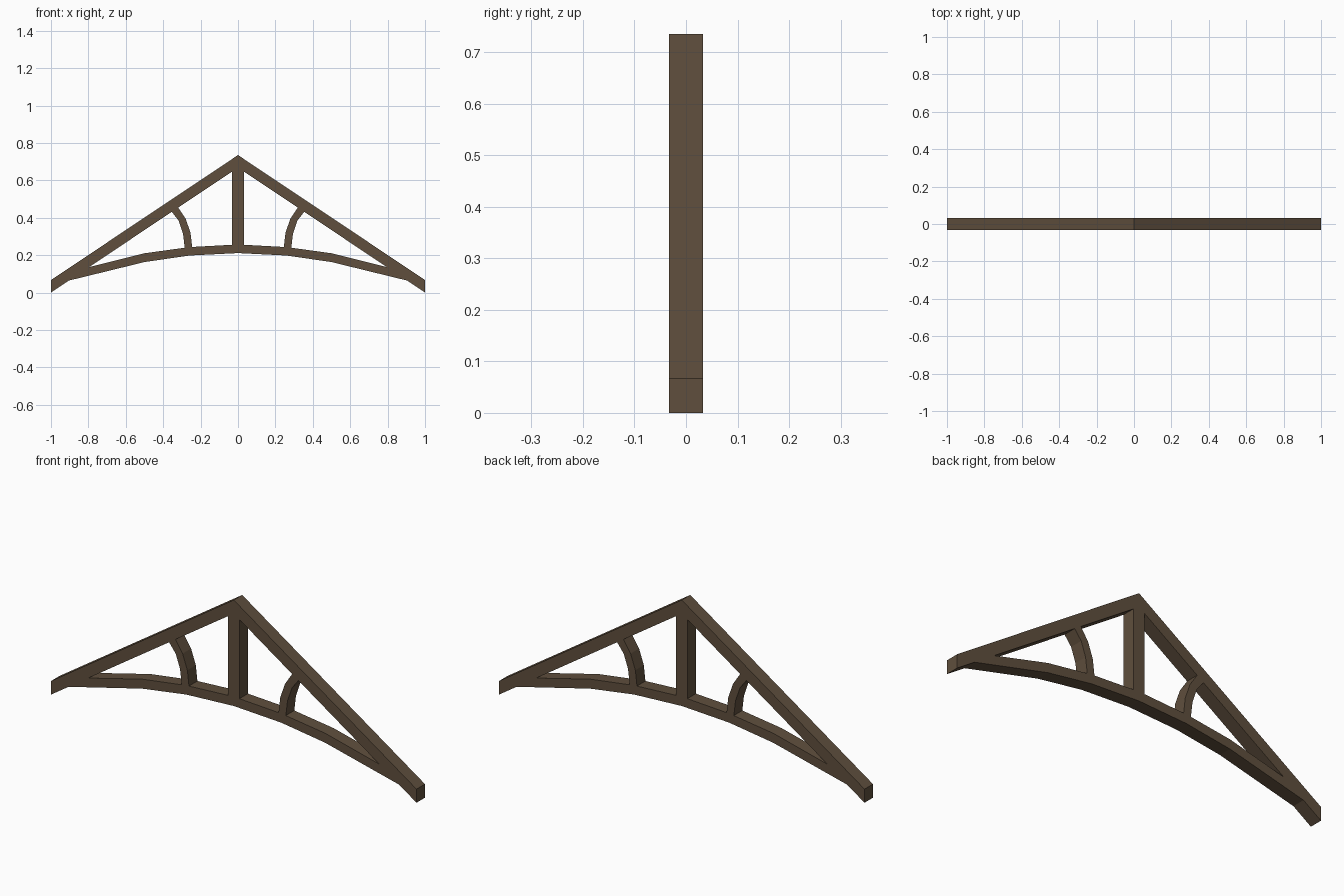
import bpy
import bmesh

HALF_DEPTH = 0.033

cube = bpy.data.objects.get("Cube")
if cube:
    bpy.data.objects.remove(cube, do_unlink=True)

wood = bpy.data.materials.new("dark brown wood")
wood.use_nodes = True
colour = (0.115, 0.078, 0.047, 1.0)
wood.diffuse_color = colour
wood.node_tree.nodes["Principled BSDF"].inputs["Base Color"].default_value = colour


def timber(name, upper, lower):
    """Solid timber between two matching (x, z) edge lines."""
    bm = bmesh.new()
    rings = []
    for (ux, uz), (lx, lz) in zip(upper, lower):
        rings.append([bm.verts.new(co) for co in (
            (ux, -HALF_DEPTH, uz), (ux, HALF_DEPTH, uz),
            (lx, HALF_DEPTH, lz), (lx, -HALF_DEPTH, lz))])
    for a, b in zip(rings, rings[1:]):
        for i in range(4):
            j = (i + 1) % 4
            bm.faces.new((a[i], a[j], b[j], b[i]))
    bm.faces.new(rings[0])
    bm.faces.new(rings[-1])
    bmesh.ops.recalc_face_normals(bm, faces=bm.faces)
    mesh = bpy.data.meshes.new(name)
    bm.to_mesh(mesh)
    bm.free()
    mesh.materials.append(wood)
    obj = bpy.data.objects.new(name, mesh)
    bpy.context.collection.objects.link(obj)
    return obj


def flip(points):
    return [(-x, z) for x, z in points]


def symmetric(points):
    """Continue a line that ends at x = 0 on the other side."""
    return points + flip(points[-2::-1])


# Pair of rafters meeting at the ridge, with plumb-cut ends
timber("rafters",
       symmetric([(-1, 0.067), (0, 0.735)]),
       symmetric([(-1, 0), (0, 0.668)]))

# Arched tie beam, ends let into the rafters
timber("arched_tie_beam",
       symmetric([(-0.87, 0.118), (-0.5, 0.21), (-0.26, 0.243), (0, 0.257)]),
       symmetric([(-0.925, 0.059), (-0.5, 0.163), (-0.26, 0.198), (0, 0.211)]))

# Central king post
timber("king_post",
       [(0.031, 0.22), (0.031, 0.68)],
       [(-0.031, 0.22), (-0.031, 0.68)])

# Curved braces between tie beam and rafters
outer = [(-0.333, 0.475), (-0.28, 0.395), (-0.254, 0.32), (-0.243, 0.225)]
inner = [(-0.368, 0.45), (-0.318, 0.385), (-0.294, 0.315), (-0.283, 0.225)]
timber("right_brace", outer, inner)
timber("left_brace", flip(outer), flip(inner))
